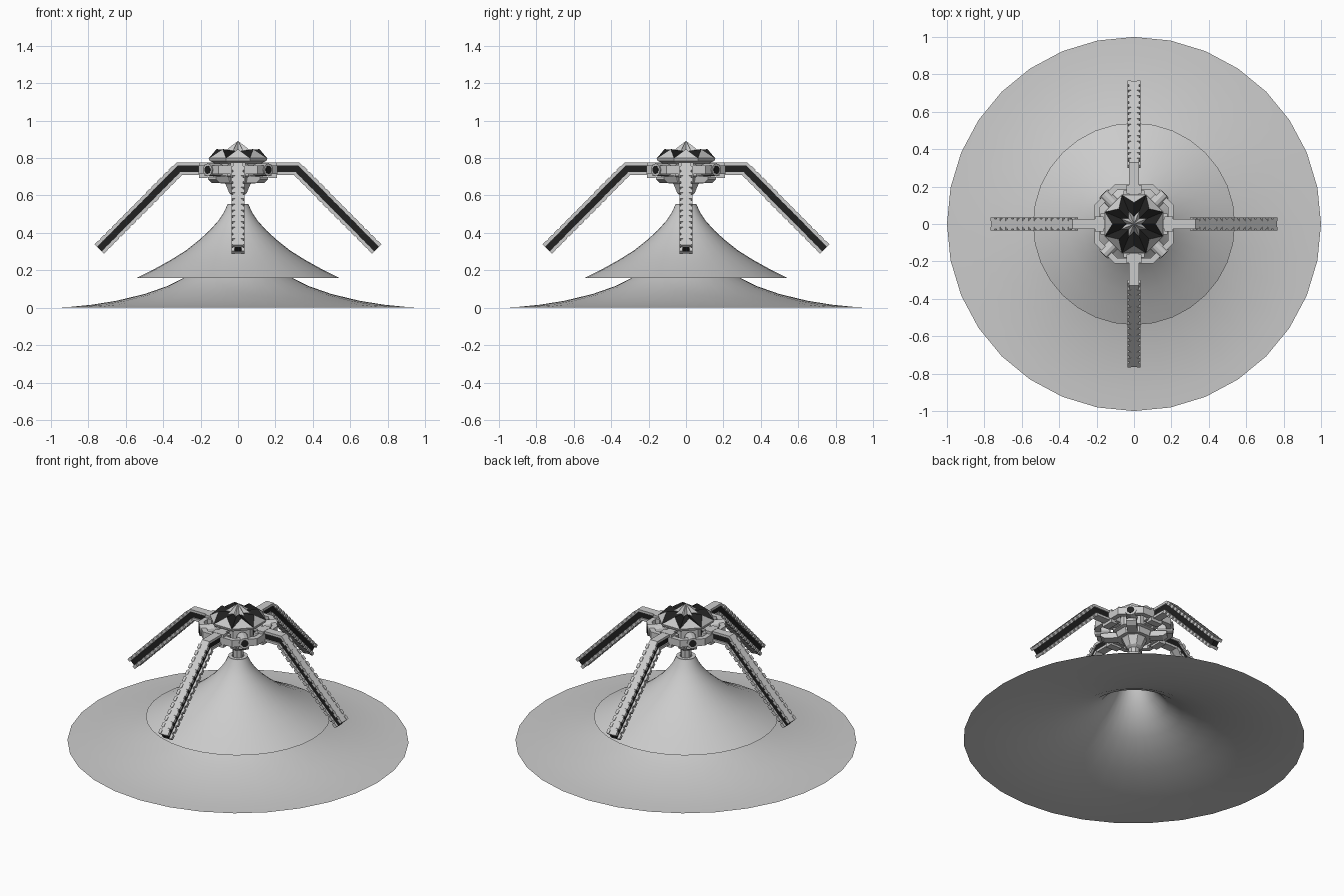
import bpy, bmesh, math
from mathutils import Matrix, Vector

if "Cube" in bpy.data.objects:
    bpy.data.objects.remove(bpy.data.objects["Cube"])

dark = bpy.data.materials.new("dark")
dark.diffuse_color = (0.015, 0.015, 0.015, 1)
dark.use_nodes = True
dark.node_tree.nodes["Principled BSDF"].inputs["Base Color"].default_value = dark.diffuse_color


def finish(name, bm, mat=None, smooth=False, recalc=True):
    if recalc:
        bmesh.ops.recalc_face_normals(bm, faces=bm.faces)
    me = bpy.data.meshes.new(name)
    bm.to_mesh(me)
    bm.free()
    ob = bpy.data.objects.new(name, me)
    bpy.context.collection.objects.link(ob)
    if mat:
        me.materials.append(mat)
    if smooth:
        for p in me.polygons:
            p.use_smooth = True
    return ob


def rz(deg):
    return Matrix.Rotation(math.radians(deg), 4, 'Z')


def lathe(name, prof, n, offset=0.0, mat=None, smooth=False, caps=False):
    bm = bmesh.new()
    rings = [[bm.verts.new((r * math.cos(math.tau * i / n + offset),
                            r * math.sin(math.tau * i / n + offset), z))
              for i in range(n)] for r, z in prof]
    for a, b in zip(rings, rings[1:]):
        for i in range(n):
            j = (i + 1) % n
            bm.faces.new((a[i], a[j], b[j], b[i]))
    if caps:
        bm.faces.new(rings[0])
        bm.faces.new(rings[-1])
    return finish(name, bm, mat, smooth, caps)


def box(bm, centre, size, m=Matrix()):
    bmesh.ops.create_cube(bm, size=1, matrix=m @ Matrix.Translation(centre) @ Matrix.Diagonal((*size, 1)))


def prism(bm, pts, hw, m):
    # x-z outline extruded across y
    a = [bm.verts.new(m @ Vector((x, -hw, z))) for x, z in pts]
    b = [bm.verts.new(m @ Vector((x, hw, z))) for x, z in pts]
    bm.faces.new(a)
    bm.faces.new(b[::-1])
    for i in range(len(pts)):
        j = (i + 1) % len(pts)
        bm.faces.new((a[i], b[i], b[j], a[j]))


# Two flared skirts
lathe("lower_skirt", [(1, 0), (.9, .004), (.78, .016), (.65, .037), (.5, .073), (.38, .115), (.28, .165),
                      (.2, .22), (.13, .30), (.08, .39), (.052, .5)], 32, smooth=True)
lathe("upper_skirt", [(.54, .16), (.45, .205), (.36, .255), (.28, .305), (.21, .36), (.15, .415),
                      (.105, .465), (.075, .51), (.057, .55)], 32, smooth=True)
lathe("neck_collar", [(.057, .53), (.057, .555), (.035, .555), (.035, .53)], 32)

# Hub: stem bowl, core, dome rim
T8 = math.pi / 8
lathe("stem_bowl", [(.03, .53), (.033, .60), (.05, .612), (.072, .66), (.09, .68)], 8, T8, caps=True)
lathe("hub_core", [(.10, .665), (.11, .70), (.13, .705), (.13, .77), (.165, .785), (.17, .80)], 8, T8, caps=True)

# Dome: grey raised facets between the points of a dark star
def polar(r, k, z):
    a = T8 + k * math.pi / 8
    return (r * math.cos(a), r * math.sin(a), z)

bm, bs = bmesh.new(), bmesh.new()
for k in range(0, 16, 2):
    t0, notch, t1 = polar(.168, k, .80), polar(.115, k + 1, .848), polar(.168, k + 2, .80)
    bm.faces.new([bm.verts.new(p) for p in (t0, t1, notch)])
    for a, b in ((t0, notch), (notch, t1)):
        bs.faces.new([bs.verts.new(p) for p in (a, b, (0, 0, .835))])
finish("dome_facets", bm, recalc=False)
finish("dark_star", bs, dark, recalc=False)

# Small star spike on top
bm = bmesh.new()
for k in range(16):
    r0, r1 = (.075, .04) if k % 2 == 0 else (.04, .075)
    bm.faces.new([bm.verts.new(p) for p in (polar(r0, k, .838), polar(r1, k + 1, .838), (0, 0, .892))])
finish("top_spike", bm, recalc=False)

# Octagonal frame around the hub
bm = bmesh.new()
o, i = [], []
for k in range(8):
    x, y = (.21, .105) if k % 2 == 0 else (.105, .21)
    q = rz(90 * (k // 2))
    o.append([bm.verts.new(q @ Vector((x, y, z))) for z in (.715, .76)])
    i.append([bm.verts.new(q @ Vector((x * .86, y * .86, z))) for z in (.715, .76)])
for k in range(8):
    j = (k + 1) % 8
    bm.faces.new((o[k][0], o[j][0], o[j][1], o[k][1]))
    bm.faces.new((i[k][0], i[k][1], i[j][1], i[j][0]))
    for z in (0, 1):
        bm.faces.new((o[k][z], i[k][z], i[j][z], o[j][z]))
finish("hub_frame", bm)

# Cross-shaped underplate, with diagonal feet, and diagonal tubes
bm, bt, bd = bmesh.new(), bmesh.new(), bmesh.new()
for k in range(4):
    m = rz(45 + 90 * k)
    prism(bm, [(.06, .668), (.17, .668), (.195, .685), (.195, .70), (.06, .71)], .03, m)
    tube = Matrix.Rotation(math.pi / 2, 4, 'Y')
    for r, x, d, b in ((.034, .185, .09, bt), (.022, .187, .09, bd)):
        bmesh.ops.create_cone(b, cap_ends=True, segments=12, radius1=r, radius2=r, depth=d,
                              matrix=m @ Matrix.Translation((x, 0, .737)) @ tube)
finish("underplate_feet", bm)
finish("diagonal_tubes", bt)
finish("tube_bores", bd, dark)

# Four bent arms: rails following a mitred path, dark core, toothed edges
J, E = Vector((.315, .743)), Vector((.742, .313))
d = (E - J).normalized()
nrm = Vector((-d.y, d.x))
L = (E - J).length

def path(off):
    return [(.12, J.y + off), (J.x + off * math.tan(math.pi / 8), J.y + off), tuple(E + nrm * off)]

rails, cores, teeth = bmesh.new(), bmesh.new(), bmesh.new()
for k in range(4):
    m = rz(90 * k)
    for a, b, w in ((.033, .017, .026), (-.017, -.033, .026)):
        prism(rails, path(a) + path(b)[::-1], w, m)
    prism(cores, path(.018) + path(-.018)[::-1], .018, m)
    box(rails, (.185, 0, .735), (.045, .08, .085), m)      # root clamp
    box(rails, (.165, 0, .735), (.03, .11, .06), m)
    tilt = m @ Matrix.Translation((J.x, 0, J.y)) @ Matrix.Rotation(math.atan2(-d.y, d.x), 4, 'Y')
    for t in range(14):
        for s in (-1, 1):
            for side in (-1, 1):
                box(teeth, (.03 + t * (L - .045) / 13, side * .025, s * .026), (.028, .018, .02), tilt)
finish("arm_rails", rails)
finish("arm_cores", cores, dark)
finish("arm_teeth", teeth)
